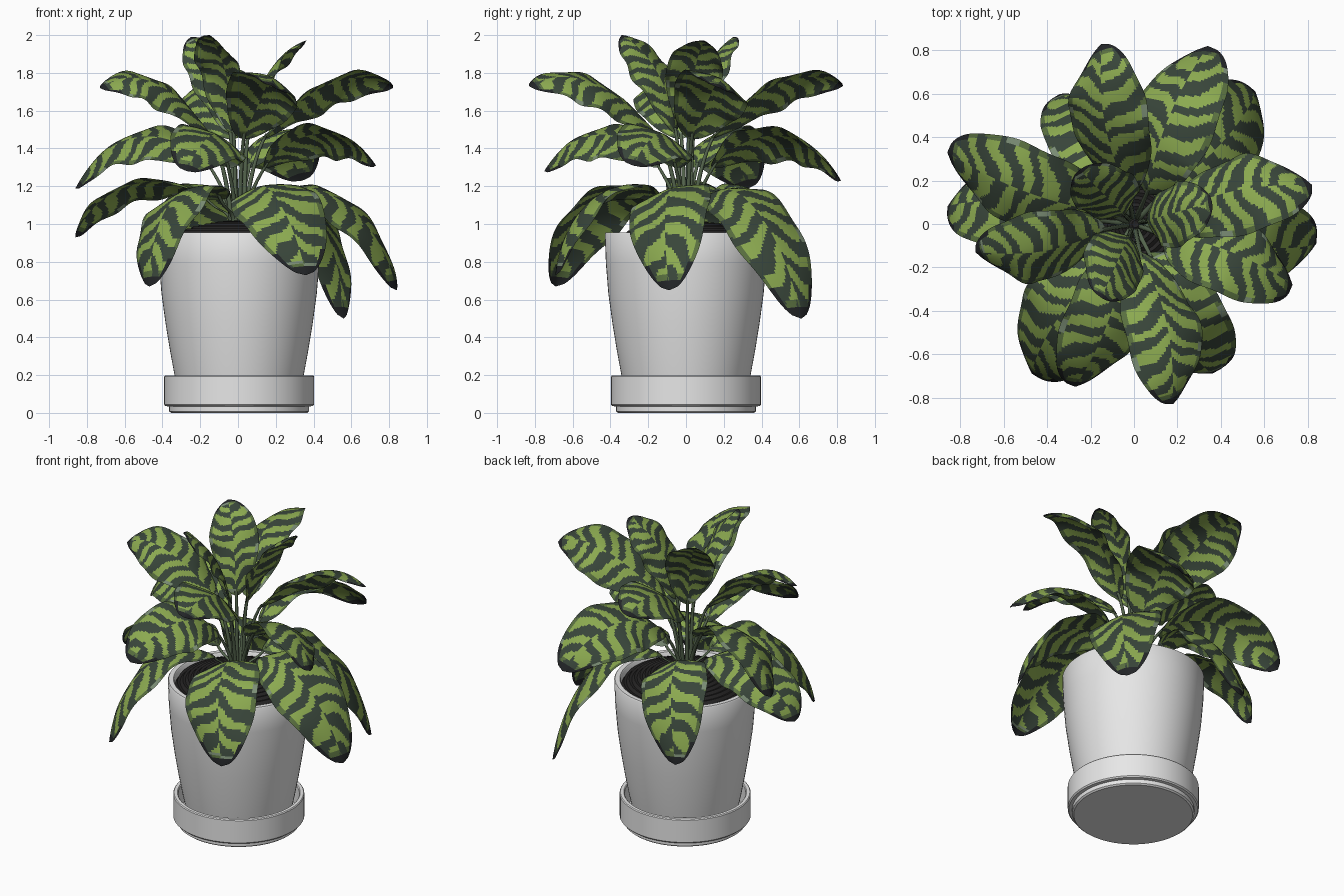
import bpy, bmesh, math, random
from mathutils import Vector

if "Cube" in bpy.data.objects:
    bpy.data.objects.remove(bpy.data.objects["Cube"])

random.seed(4)


def mat(name, rgb):
    m = bpy.data.materials.new(name)
    m.diffuse_color = (*rgb, 1)
    m.use_nodes = True
    m.node_tree.nodes["Principled BSDF"].inputs["Base Color"].default_value = m.diffuse_color
    return m


GREY = mat("pot grey", (0.84, 0.84, 0.84))
SOIL = mat("soil black", (0.018, 0.017, 0.017))
DARK = mat("leaf dark green", (0.040, 0.060, 0.042))
LIGHT = mat("leaf light green", (0.26, 0.40, 0.08))
EDGE = mat("leaf margin green", (0.10, 0.16, 0.05))
PALE = mat("leaf pale grey green", (0.20, 0.27, 0.18))
TIP = mat("leaf tip black", (0.016, 0.018, 0.020))
STEM = mat("stem green", (0.09, 0.13, 0.075))


def finish(name, bm, mats, angle=None):
    me = bpy.data.meshes.new(name)
    bm.to_mesh(me)
    bm.free()
    ob = bpy.data.objects.new(name, me)
    bpy.context.collection.objects.link(ob)
    for m in mats:
        me.materials.append(m)
    if angle is None:
        for p in me.polygons:
            p.use_smooth = True
    else:
        bpy.ops.object.select_all(action='DESELECT')
        ob.select_set(True)
        bpy.context.view_layer.objects.active = ob
        bpy.ops.object.shade_smooth_by_angle(angle=math.radians(angle))
    return ob


def lathe(name, profile, material, n=64, cx=0.006, cy=0.0):
    """Revolve (r, z) points; r = 0 closes at the axis."""
    bm = bmesh.new()
    rings = []
    for r, z in profile:
        if r == 0:
            rings.append([bm.verts.new((cx, cy, z))] * n)
        else:
            rings.append([bm.verts.new((cx + r * math.cos(2 * math.pi * i / n),
                                        cy + r * math.sin(2 * math.pi * i / n), z))
                          for i in range(n)])
    for a, b in zip(rings, rings[1:]):
        for i in range(n):
            j = (i + 1) % n
            vs = list(dict.fromkeys([a[i], a[j], b[j], b[i]]))
            if len(vs) > 2:
                bm.faces.new(vs)
    bmesh.ops.recalc_face_normals(bm, faces=bm.faces)
    return finish(name, bm, [material], 35)


# Pot, saucer and soil
lathe("pot", [(0, 0.07), (0.315, 0.07), (0.342, 0.2), (0.366, 0.33), (0.389, 0.47),
              (0.411, 0.63), (0.424, 0.79), (0.430, 0.948), (0.425, 0.956),
              (0.396, 0.956), (0.390, 0.948), (0.38, 0.85), (0, 0.85)], GREY)
lathe("saucer", [(0, 0), (0.36, 0), (0.37, 0.008), (0.37, 0.034), (0.39, 0.036),
                 (0.397, 0.044), (0.397, 0.192), (0.392, 0.198), (0.372, 0.198),
                 (0.367, 0.192), (0.362, 0.065), (0, 0.065)], GREY)
soil = [(0.388, 0.91)]
for k in range(1, 24):
    r = 0.388 * (1 - k / 24)
    soil.append((r, 0.925 + 0.09 * (1 - (r / 0.388) ** 2) + (0.006 if k % 2 else -0.004)))
lathe("soil", soil + [(0, 1.015)], SOIL)


def bezier(p, t):
    s = 1 - t
    w = (s ** 3, 3 * s * s * t, 3 * s * t * t, t ** 3)
    return Vector((sum(a * q[0] for a, q in zip(w, p)), sum(a * q[1] for a, q in zip(w, p))))


def leaf(name, tip, width, pts, droop, roll, bend, blunt):
    """Arching striped blade along a bezier in the (radius, height) plane.
    roll (degrees) lifts the counter-clockwise edge, bend bows the midrib towards it."""
    R, Z = math.hypot(tip[0], tip[1]), tip[2]
    az = math.atan2(tip[1], tip[0])
    out = Vector((math.cos(az), math.sin(az), 0))
    side = Vector((-math.sin(az), math.cos(az), 0))
    curve = pts(R, Z)
    NU, NV = 72, 30
    ph = [random.uniform(0, 6.28) for _ in range(6)]
    bm = bmesh.new()
    grid = []
    for i in range(NU + 1):
        u = i / NU
        c = bezier(curve, u)
        t = (bezier(curve, min(1, u + 0.01)) - bezier(curve, max(0, u - 0.01))).normalized()
        n0 = out * -t.y + Vector((0, 0, t.x))
        q = math.radians(roll) * min(1, 0.4 + 2 * u)
        sd = side * math.cos(q) + n0 * math.sin(q)
        nrm = n0 * math.cos(q) - side * math.sin(q)
        hw = width / 2 * max(0.012, math.sin(math.pi * u ** 1.05) ** blunt)
        row = []
        for j in range(NV + 1):
            v = 2 * j / NV - 1
            wave = 0.014 * math.sin(u * 17 + ph[0] + (2 if v > 0 else 0)) * v * v * math.sin(math.pi * u)
            p = out * c.x + Vector((0, 0, c.y)) + sd * (v * hw)
            p += side * bend * math.sin(math.pi * u)
            p += nrm * (wave - droop * hw * abs(v) ** 1.6)
            row.append(bm.verts.new(p))
        grid.append(row)
    for i in range(NU):
        for j in range(NV):
            f = bm.faces.new((grid[i][j], grid[i + 1][j], grid[i + 1][j + 1], grid[i][j + 1]))
            u, v = (i + 0.5) / NU, 2 * (j + 0.5) / NV - 1
            a, k = abs(v), (0 if v < 0 else 1)
            # feathered stripes, alternating on the two sides of the midrib
            s = u * 7.0 - 0.85 * a ** 0.9 + 0.45 * k
            s += 0.12 * math.sin(6 * a + ph[1 + k] + 4 * u) + 0.12 * math.sin(19 * u + ph[3 + k])
            light = math.sin(2 * math.pi * s) > 0.02 + 0.3 * math.sin(11 * u + 5 * v + ph[5])
            patch = math.sin(29 * u + ph[2 + k]) + math.sin(13 * u + ph[k])
            if u > 0.96 or (u > 0.88 and a > 0.83):
                f.material_index = 4
            elif a > 0.84 or u < 0.05 or u > 0.93:
                f.material_index = 3 if patch > 1.3 else (2 if light else 0)
            else:
                f.material_index = 1 if light else 0
    finish(name, bm, [DARK, LIGHT, EDGE, PALE, TIP])

    # Stem from the soil to the blade base
    base = bezier(curve, 0.04)
    r0 = 0.03
    path = [(r0, 0.97), (r0 + 0.01, 1.1), (base.x * 0.5, base.y - 0.12), tuple(base)]
    bm = bmesh.new()
    rings = []
    for i in range(11):
        t = i / 10
        c = bezier(path, t)
        rad = 0.014 - 0.005 * t
        rings.append([bm.verts.new(out * (c.x + rad * math.cos(q)) + side * rad * math.sin(q)
                                   + Vector((0, 0, c.y)))
                      for q in [2 * math.pi * m / 8 for m in range(8)]])
    for a, b in zip(rings, rings[1:]):
        for m in range(8):
            bm.faces.new((a[m], a[(m + 1) % 8], b[(m + 1) % 8], b[m]))
    finish(name.replace("leaf", "stem"), bm, [STEM])


# Arch of each tier as a function of the tip radius and height
def low(R, Z):
    return [(0.15, 1.13), (0.47 * R, 1.32), (0.90 * R, 1.07 + 0.5 * (Z - 0.65)), (R, Z)]


def middle(R, Z):
    return [(0.15, 1.30), (0.40 * R, 1.53), (0.76 * R, 1.54), (R, Z)]


def upper(R, Z):
    return [(0.13, 1.45), (0.42 * R, 1.69), (0.72 * R, 1.87), (R, Z)]


def top(R, Z):
    return [(0.06, 1.48), (0.09, 1.75), (0.6 * R, 1.92), (R, Z)]


# tier, arch, droop, roll, bend, bluntness, [(tip, width)]
TIERS = [
    ("low", low, 0.22, 15, -0.045, 0.52,
     [((0.84, -0.09, 0.65), 0.45), ((0.56, 0.61, 0.50), 0.45), ((-0.34, 0.60, 0.70), 0.42),
      ((-0.86, 0.08, 0.93), 0.40), ((-0.47, -0.69, 0.67), 0.44), ((0.36, -0.69, 0.73), 0.47)]),
    ("middle", middle, 0.24, -26, 0.04, 0.50,
     [((0.73, -0.28, 1.31), 0.40), ((0.34, 0.82, 1.23), 0.44),
      ((-0.86, 0.33, 1.19), 0.42), ((-0.27, -0.75, 1.28), 0.40)]),
    ("upper", upper, 0.28, -26, 0.05, 0.56,
     [((0.82, 0.18, 1.72), 0.40), ((-0.15, 0.83, 1.73), 0.40),
      ((-0.73, -0.13, 1.72), 0.36), ((0.18, -0.83, 1.73), 0.39)]),
    ("top", top, 0.25, -18, 0.0, 0.52,
     [((0.36, 0.10, 1.97), 0.30), ((-0.25, 0.25, 1.99), 0.30), ((-0.15, -0.34, 2.0), 0.31)]),
]
for tier, pts, droop, roll, bend, blunt, items in TIERS:
    for n, (tip, w) in enumerate(items, 1):
        leaf(f"leaf_{tier}_{n}", tip, w, pts, droop, roll, bend, blunt)
